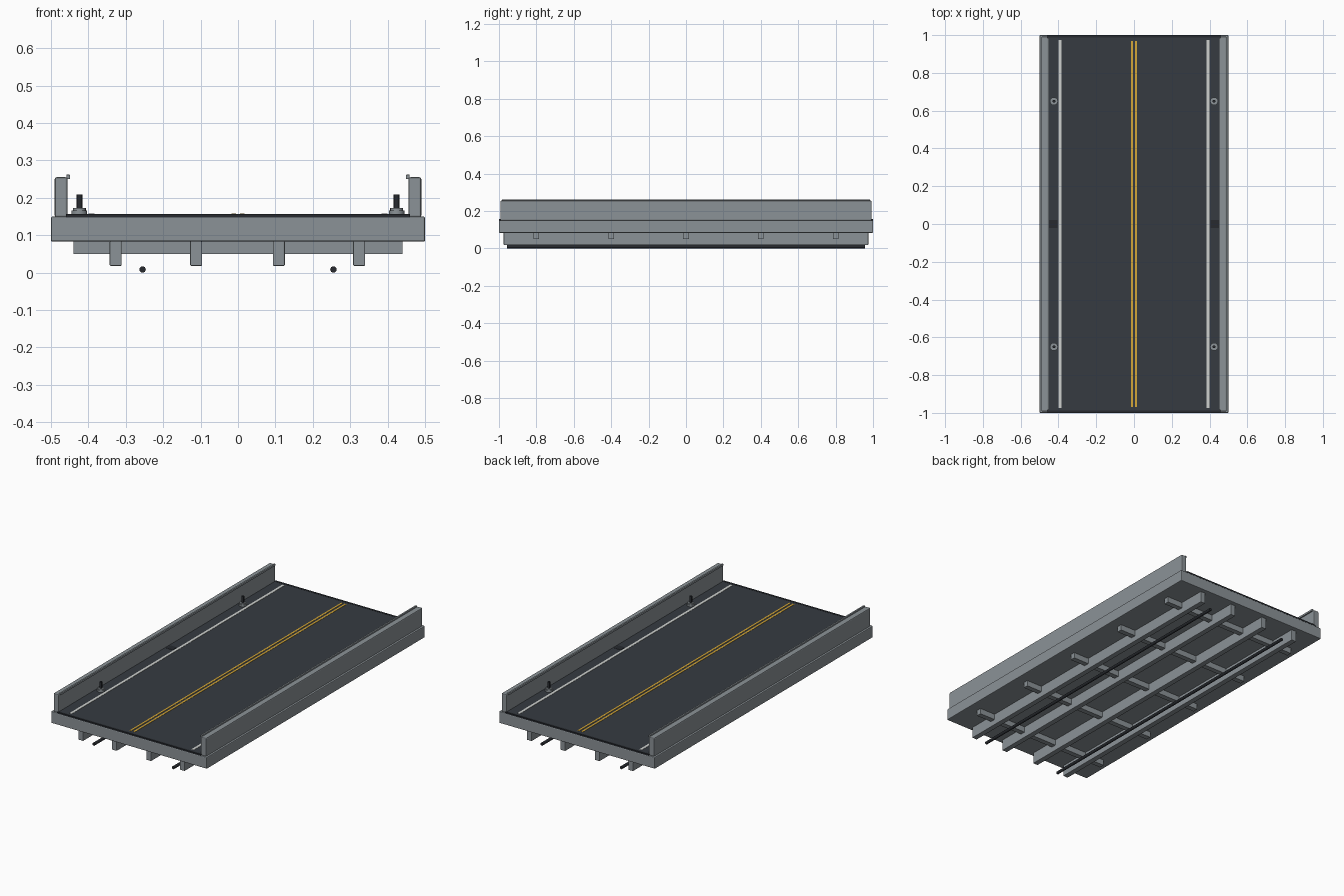
import bpy
from mathutils import Vector

cube = bpy.data.objects.get("Cube")
if cube:
    bpy.data.objects.remove(cube, do_unlink=True)


def material(name, r, g, b):
    m = bpy.data.materials.new(name)
    m.use_nodes = True
    m.diffuse_color = (r, g, b, 1)
    bsdf = m.node_tree.nodes["Principled BSDF"]
    bsdf.inputs["Base Color"].default_value = (r, g, b, 1)
    bsdf.inputs["Roughness"].default_value = 0.8
    return m


concrete = material("concrete grey", 0.26, 0.29, 0.31)
asphalt = material("asphalt", 0.037, 0.044, 0.053)
rubber = material("dark metal", 0.02, 0.023, 0.028)
white = material("line white", 0.62, 0.64, 0.62)
yellow = material("line yellow", 0.66, 0.39, 0.04)


def box(name, mat, lo, hi, bevel=0):
    """Box between two corners, with optional softened edges."""
    lo, hi = Vector(lo), Vector(hi)
    bpy.ops.mesh.primitive_cube_add(size=1, location=(lo + hi) / 2)
    ob = bpy.context.object
    ob.name = name
    ob.scale = hi - lo
    bpy.ops.object.transform_apply(location=False, rotation=False, scale=True)
    ob.data.materials.append(mat)
    if bevel:
        mod = ob.modifiers.new("bevel", "BEVEL")
        mod.width = bevel
        mod.segments = 2
    return ob


def cylinder(name, mat, radius, depth, loc, sides=16, rot=(0, 0, 0)):
    bpy.ops.mesh.primitive_cylinder_add(vertices=sides, radius=radius, depth=depth,
                                        location=loc, rotation=rot)
    ob = bpy.context.object
    ob.name = name
    ob.data.materials.append(mat)
    bpy.ops.object.shade_smooth_by_angle()
    return ob


# Deck slab and road surface
box("deck_slab", concrete, (-0.5, -1, 0.083), (0.5, 1, 0.15), 0.004)
box("road_surface", asphalt, (-0.46, -0.995, 0.148), (0.46, 0.995, 0.156))

# Expansion joints at both ends
for end, name in ((-1, "front"), (1, "back")):
    y = end * 0.994
    box(name + "_joint", rubber, (-0.46, y - 0.006, 0.148), (0.46, y + 0.006, 0.157))

# Girders and cross beams under the deck
for i, x in enumerate((-0.327, -0.112, 0.109, 0.324)):
    box(f"girder_{i + 1}", concrete, (x - 0.016, -0.975, 0.018),
        (x + 0.016, 0.975, 0.085), 0.003)
for i in range(5):
    y = -0.8 + 0.4 * i
    box(f"cross_beam_{i + 1}", concrete, (-0.44, y - 0.015, 0.05), (0.44, y + 0.015, 0.085))

# Parts repeated on both sides
for side, label in ((-1, "right"), (1, "left")):
    def sided(name, mat, x0, x1, y, z0, z1, bevel=0):
        a, b = sorted((side * x0, side * x1))
        return box(f"{label}_{name}", mat, (a, -y, z0), (b, y, z1), bevel)

    sided("parapet", concrete, 0.456, 0.49, 0.992, 0.148, 0.255, 0.005)
    sided("parapet_lip", concrete, 0.449, 0.459, 0.985, 0.25, 0.262, 0.002)
    sided("edge_line", white, 0.384, 0.399, 0.975, 0.154, 0.1575)
    sided("centre_line", yellow, 0.006, 0.017, 0.97, 0.154, 0.1575)
    sided("drain_cover", rubber, 0.405, 0.45, 0.02, 0.154, 0.1572)
    cylinder(label + "_pipe", rubber, 0.0085, 1.915, (side * 0.255, 0, 0.0085),
             rot=(1.5708, 0, 0))

    # Short posts on stepped round feet
    for y, place in ((-0.65, "front"), (0.65, "back")):
        x = side * 0.424
        name = f"{label}_{place}_post"
        cylinder(name + "_plate", concrete, 0.021, 0.012, (x, y, 0.16))
        cylinder(name + "_foot", concrete, 0.017, 0.012, (x, y, 0.167))
        cylinder(name, rubber, 0.008, 0.044, (x, y, 0.187), 12)
